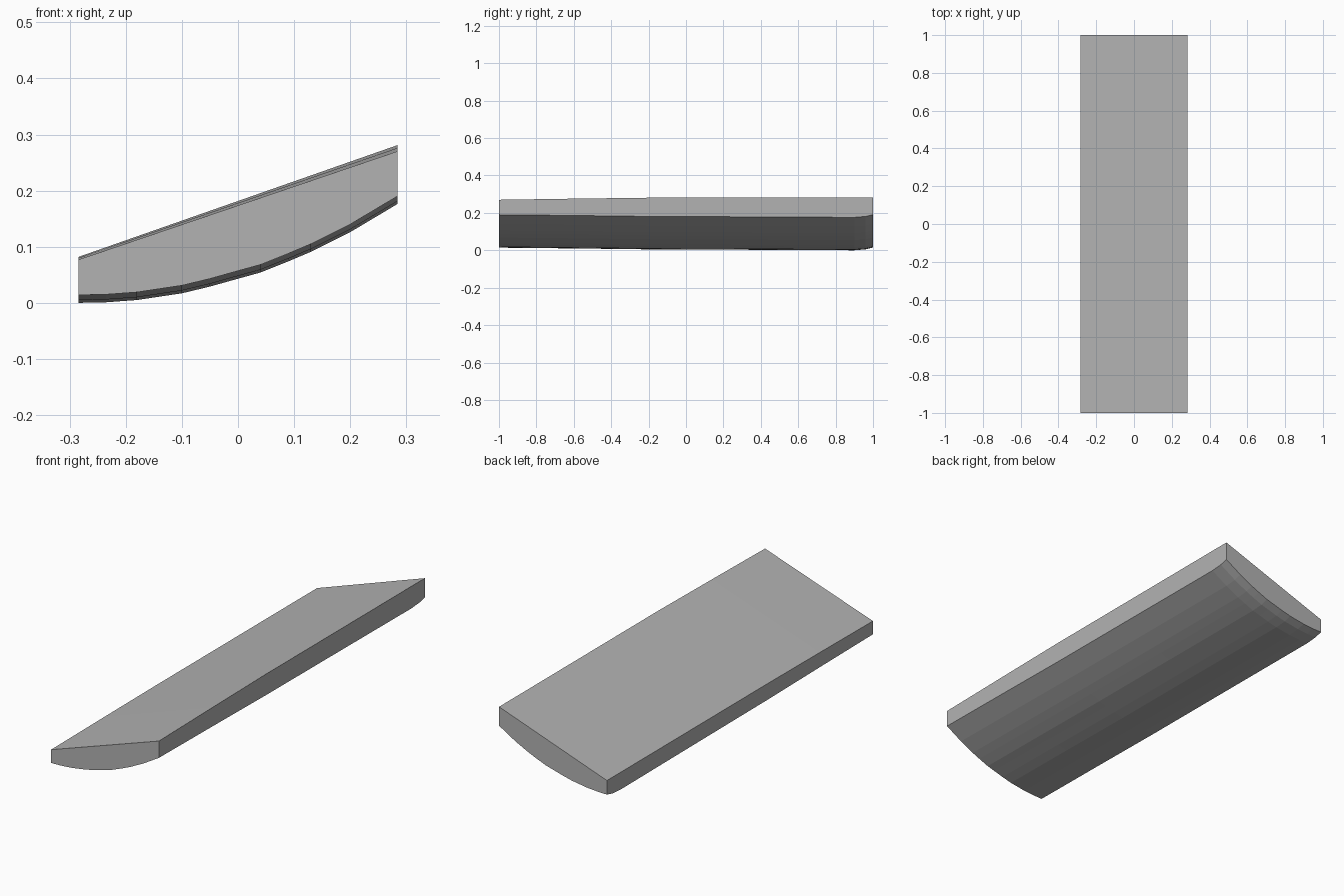
import bpy, bmesh

if "Cube" in bpy.data.objects:
    bpy.data.objects.remove(bpy.data.objects["Cube"])

grey = bpy.data.materials.new("stone_grey")
grey.diffuse_color = (0.45, 0.45, 0.45, 1)
grey.use_nodes = True
grey.node_tree.nodes["Principled BSDF"].inputs["Base Color"].default_value = grey.diffuse_color

HALF = 0.284
# underside cross-section (x, z), from the low edge to the high edge
PROFILE = [(-HALF, 0.002), (-0.235, 0.003), (-0.18, 0.007), (-0.10, 0.019), (-0.05, 0.031),
           (0.0, 0.045), (0.04, 0.056), (0.09, 0.076), (0.13, 0.093), (0.20, 0.128), (HALF, 0.178)]
# stations along the length: y, underside lift, top low edge, top high edge
STATIONS = [(-1.0, 0.012, 0.077, 0.270), (-0.6, 0.008, 0.080, 0.276), (-0.2, 0.003, 0.082, 0.281),
            (0.3, 0.001, 0.082, 0.281), (0.90, -0.002, 0.082, 0.281),
            (0.96, 0.003, 0.082, 0.281), (1.0, 0.013, 0.082, 0.281)]

# slab lofted through the stations, with a bowed underside
bm = bmesh.new()
rings = []
for y, lift, low, high in STATIONS:
    ring = [bm.verts.new((x, y, z + lift)) for x, z in PROFILE]
    ring += [bm.verts.new((HALF, y, high)), bm.verts.new((-HALF, y, low))]
    rings.append(ring)
for a, b in zip(rings, rings[1:]):
    for i in range(len(a)):
        j = (i + 1) % len(a)
        bm.faces.new((a[i], a[j], b[j], b[i]))
bm.faces.new(rings[0])
bm.faces.new(rings[-1][::-1])
bmesh.ops.recalc_face_normals(bm, faces=bm.faces[:])

mesh = bpy.data.meshes.new("bowed_slab")
bm.to_mesh(mesh)
bm.free()
mesh.materials.append(grey)
slab = bpy.data.objects.new("bowed_slab", mesh)
bpy.context.collection.objects.link(slab)
